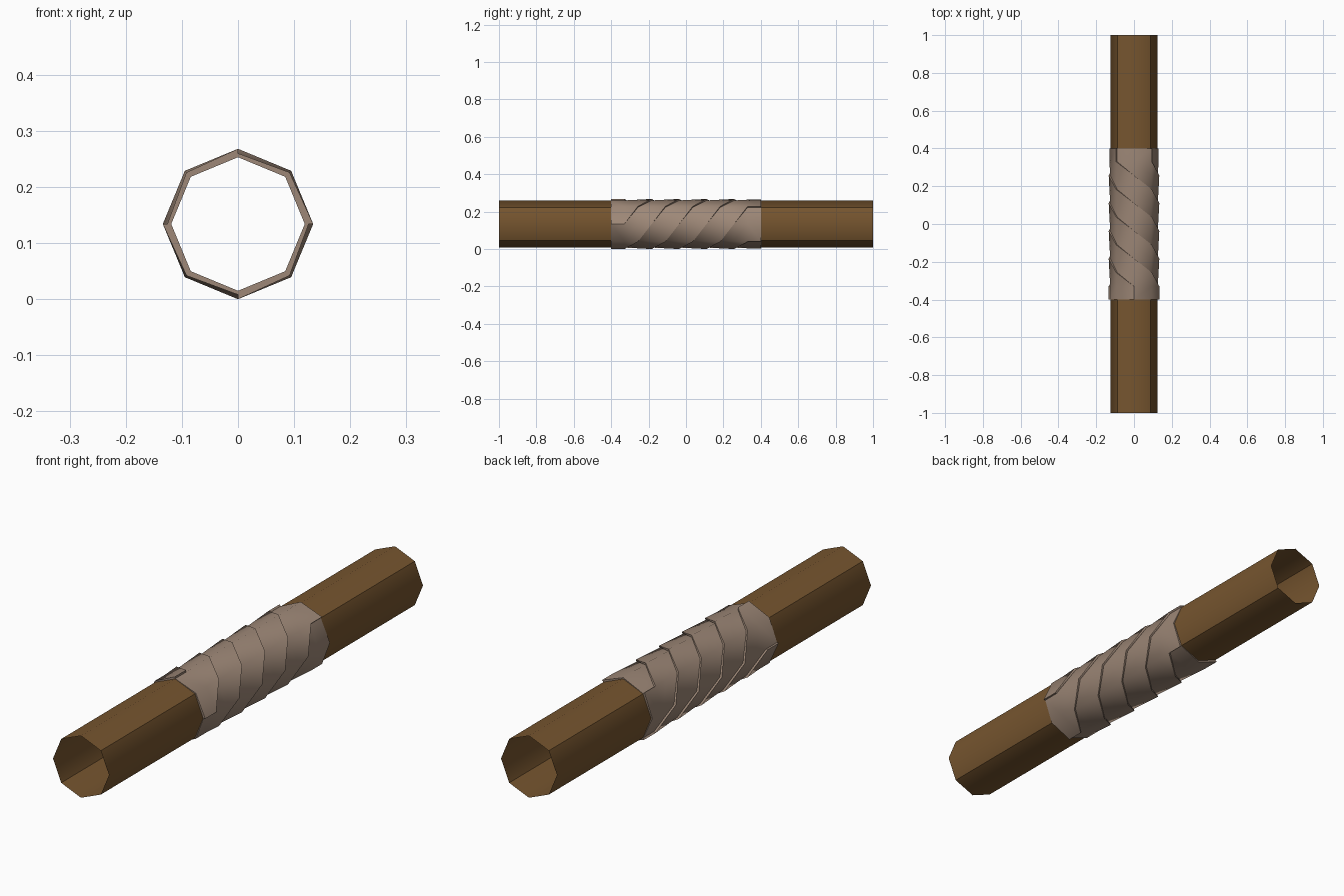
import bpy, bmesh
from math import radians, sin, cos

if "Cube" in bpy.data.objects:
    bpy.data.objects.remove(bpy.data.objects["Cube"])

R_OUT, R_MID, R_LOW, R_IN, R_TUBE = 0.134, 0.130, 0.126, 0.119, 0.125
CZ = R_OUT


def material(name, rgb):
    m = bpy.data.materials.new(name)
    m.diffuse_color = (*rgb, 1)
    m.use_nodes = True
    m.node_tree.nodes["Principled BSDF"].inputs["Base Color"].default_value = m.diffuse_color
    return m


def point(bm, deg, r, y):
    a = radians(deg)
    return bm.verts.new((r * cos(a), y, CZ + r * sin(a)))


def finish(bm, name, mat):
    me = bpy.data.meshes.new(name)
    bm.to_mesh(me)
    bm.free()
    ob = bpy.data.objects.new(name, me)
    bpy.context.collection.objects.link(ob)
    me.materials.append(mat)
    return ob


# Open octagonal tube, creased on the diagonal corners
bm = bmesh.new()
front, back = [[point(bm, 45 * k, R_TUBE, y) for k in range(8)] for y in (-1, 1)]
for k in range(8):
    n = (k + 1) % 8
    bm.faces.new((front[k], back[k], back[n], front[n])).smooth = True
for k in range(1, 8, 2):
    bm.edges.get((front[k], back[k])).smooth = False
finish(bm, "tube", material("brown", (0.18, 0.09, 0.028)))

# Grip: four overlapping strips, wound 45 degrees per ring with straight ends
bm = bmesh.new()
STEPS = 9
rings = [(-0.4, 0)]
rings += [(-0.33 + 0.66 * i / STEPS, 45 * i) for i in range(STEPS + 1)]
rings += [(0.4, 45 * STEPS)]
loops = []
for y, twist in rings:
    loop = []
    for s in range(4):
        for da, r in ((0, R_OUT), (45, R_MID), (90, R_LOW)):
            loop.append(point(bm, twist + 90 * s + da, r, y))
    loops.append(loop)
for a, b in zip(loops, loops[1:]):
    for i in range(12):
        j = (i + 1) % 12
        riser = i % 3 == 2
        # split along the octagon corner so the faces stay on its flats
        for tri in ((a[i], b[i], a[j]), (a[j], b[i], b[j])):
            bm.faces.new(tri).smooth = not riser
        if riser:
            for v, w in ((a[i], b[i]), (a[j], b[j])):
                bm.edges.get((v, w)).smooth = False

# Lining and end rims of the grip
lining = []
for loop, (y, twist) in ((loops[0], rings[0]), (loops[-1], rings[-1])):
    inner = [point(bm, twist % 360 + 45 * k, R_IN, y) for k in range(8)]
    lining.append([inner[(k - twist // 45) % 8] for k in range(8)])
    for k in range(8):
        o = k // 2 * 3 + k % 2
        quad = (loop[o], loop[o + 1], inner[(k + 1) % 8], inner[k])
        f = bm.faces.new(quad if y < 0 else quad[::-1])
        for e in f.edges:
            e.smooth = False
    for s in range(4):
        tri = (loop[3 * s + 2], loop[(3 * s + 3) % 12], inner[(2 * s + 2) % 8])
        bm.faces.new(tri if y < 0 else tri[::-1])
for k in range(8):
    n = (k + 1) % 8
    bm.faces.new((lining[0][k], lining[0][n], lining[1][n], lining[1][k]))
bmesh.ops.recalc_face_normals(bm, faces=bm.faces[:])
finish(bm, "wrapped_grip", material("tan", (0.34, 0.245, 0.185)))
